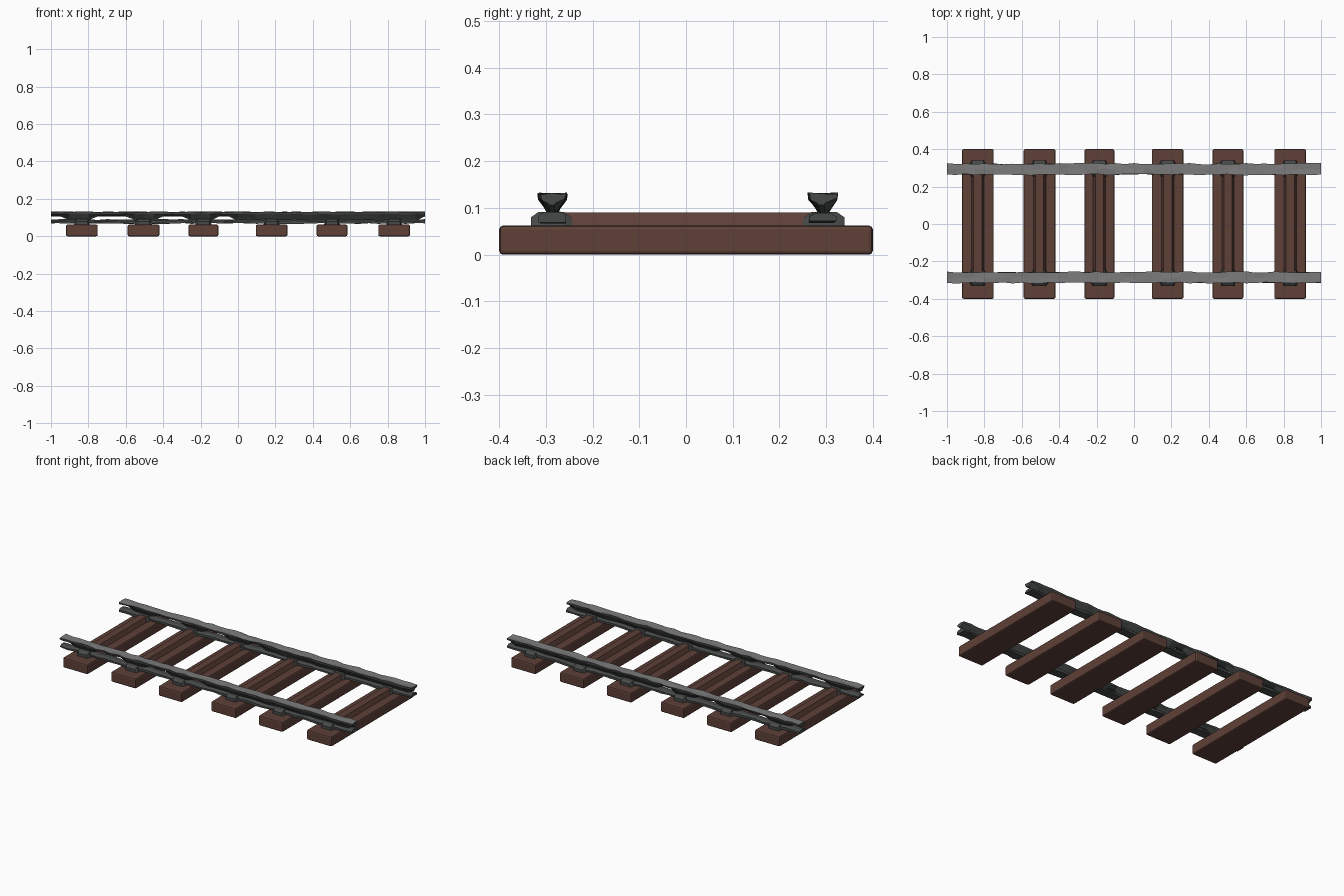
import bpy, bmesh, random

if "Cube" in bpy.data.objects:
    bpy.data.objects.remove(bpy.data.objects["Cube"])

random.seed(7)

def material(name, rgb):
    m = bpy.data.materials.new(name)
    m.diffuse_color = (*rgb, 1)
    m.use_nodes = True
    m.node_tree.nodes["Principled BSDF"].inputs["Base Color"].default_value = m.diffuse_color
    return m

WOOD = material("brown wood", (0.112, 0.052, 0.040))
STEEL = material("worn steel", (0.20, 0.20, 0.20))
DARK = material("dark iron", (0.062, 0.068, 0.066))

TIES = [(-0.92, -0.75), (-0.59, -0.42), (-0.265, -0.105),
        (0.095, 0.265), (0.42, 0.585), (0.75, 0.92)]
CENTRES = [(a + b) / 2 for a, b in TIES]
RAILS = {"front": -0.286, "back": 0.293}

def finish(name, bm, mats, rule=None):
    bmesh.ops.recalc_face_normals(bm, faces=bm.faces)
    bm.normal_update()
    if rule:
        for f in bm.faces:
            f.material_index = rule(f)
    me = bpy.data.meshes.new(name)
    bm.to_mesh(me)
    bm.free()
    for m in mats:
        me.materials.append(m)
    ob = bpy.data.objects.new(name, me)
    bpy.context.collection.objects.link(ob)
    return ob

def loft(name, rings, mats, rule=None):
    """Skin a row of equal-sized point rings and cap the ends."""
    bm = bmesh.new()
    rows = [[bm.verts.new(p) for p in r] for r in rings]
    n = len(rows[0])
    for a, b in zip(rows, rows[1:]):
        for i in range(n):
            j = (i + 1) % n
            bm.faces.new((a[i], a[j], b[j], b[i]))
    bm.faces.new(rows[0])
    bm.faces.new(rows[-1][::-1])
    return finish(name, bm, mats, rule)

def bevel(ob, width):
    mod = ob.modifiers.new("soft edges", "BEVEL")
    mod.width = width
    mod.segments = 2

def jit(a):
    return random.uniform(-a, a)

# Wooden ties with a raised ridge between the rails
for k, ((x0, x1), c) in enumerate(zip(TIES, CENTRES), 1):
    ring = lambda y: [(x0, y, 0), (x1, y, 0), (x1, y, 0.062), (x0, y, 0.062)]
    bevel(loft(f"tie_{k}", [ring(-0.4), ring(0.4)], [WOOD]), 0.008)
    ridge = lambda y: [(c - 0.036, y, 0.055), (c + 0.036, y, 0.055), (c + 0.028, y, 0.075),
                       (c + 0.022, y, 0.09), (c - 0.022, y, 0.09), (c - 0.028, y, 0.075)]
    loft(f"tie_ridge_{k}", [ridge(-0.27), ridge(0.27)], [WOOD])

    # Iron plates clamping the rails
    for side, ry in RAILS.items():
        s = 1 if ry > 0 else -1
        plate = lambda y, w, z: [(c - w, y, 0.055), (c + w, y, 0.055),
                                 (c + w * 0.8, y, z), (c - w * 0.8, y, z)]
        loft(f"{side}_plate_{k}",
             [plate(ry - s * 0.042, 0.036, 0.078), plate(ry - s * 0.025, 0.043, 0.091),
              plate(ry + s * 0.03, 0.045 + jit(0.006), 0.091), plate(ry + s * 0.046, 0.036, 0.08)],
             [DARK])

# Weathered rails: a wedge head over a rough foot
xs = [-1 + i / 20 for i in range(41)]
for side, ry in RAILS.items():
    head, foot = [], []
    for x in xs:
        near = min(abs(x - c) for c in CENTRES)
        tip = 0.106 if (x < 0 and near > 0.08) or x > 0.96 else 0.086 + jit(0.004)
        l, r = ry - 0.029 + jit(0.004), ry + 0.029 + jit(0.004)
        m = ry + jit(0.004)
        head.append([(x, l, 0.130 + jit(0.003)), (x, m, 0.130 + jit(0.002)),
                     (x, r, 0.130 + jit(0.003)), (x, r - 0.002, 0.119 + jit(0.003)),
                     (x, m + 0.008, min(tip + 0.006, 0.11)), (x, m + 0.006, tip),
                     (x, m - 0.006, tip), (x, m - 0.008, min(tip + 0.006, 0.11)),
                     (x, l + 0.002, 0.119 + jit(0.003))])
        b = 0.069 + jit(0.003)
        t = 0.089 + jit(0.003)
        a, d = ry - 0.027 + jit(0.004), ry + 0.027 + jit(0.004)
        foot.append([(x, a, b), (x, d, b), (x, d, t - 0.008), (x, d - 0.012, t),
                     (x, a + 0.012, t), (x, a, t - 0.008)])
    loft(f"{side}_rail_head", head, [DARK, STEEL],
         lambda f: 1 if f.normal.z > 0.6 else 0)
    loft(f"{side}_rail_foot", foot, [DARK])
